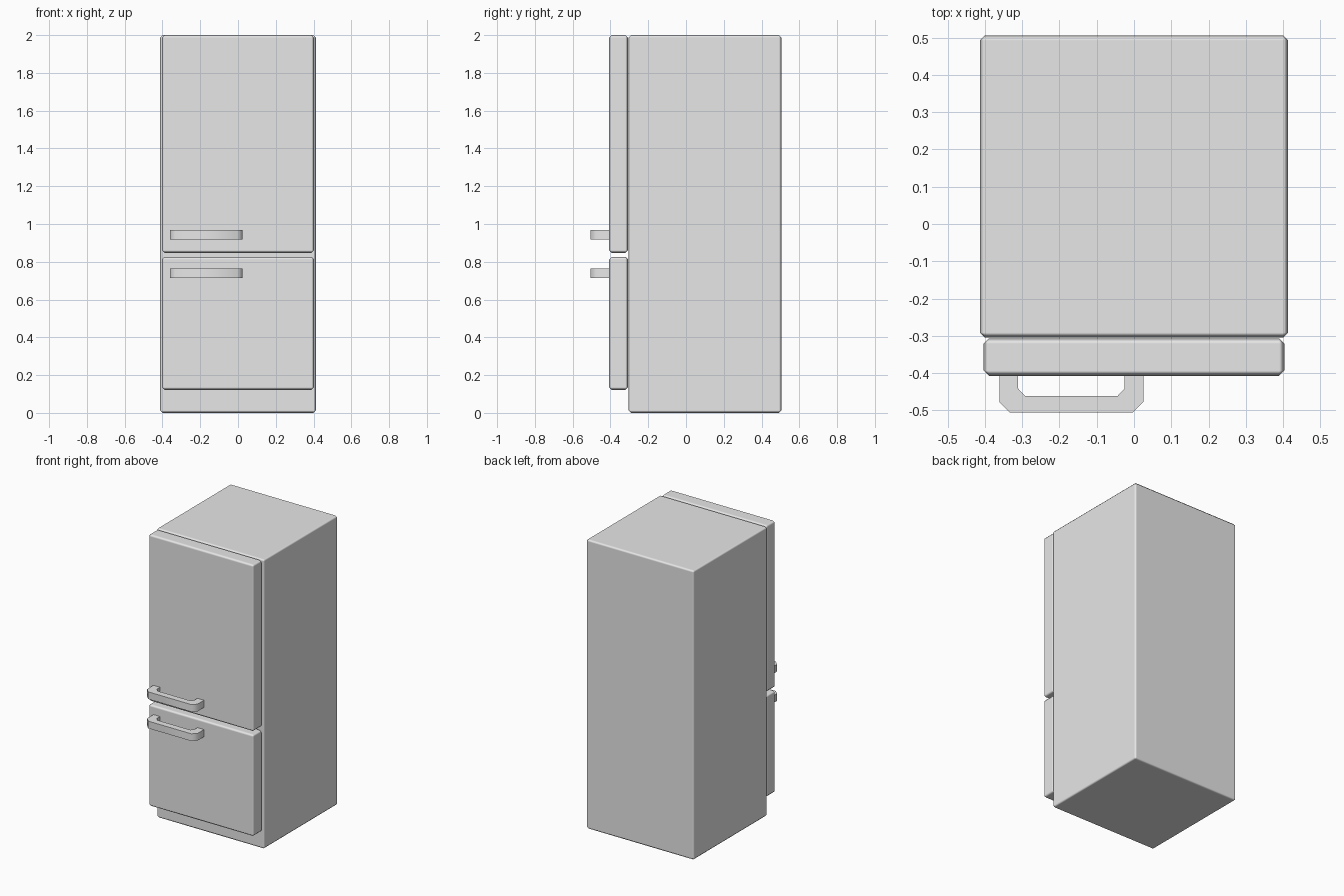
import bpy
import bmesh
import math

cube = bpy.data.objects.get("Cube")
if cube:
    bpy.data.objects.remove(cube, do_unlink=True)

grey = bpy.data.materials.new("light grey")
grey.use_nodes = True
colour = (0.8, 0.8, 0.8, 1)
grey.diffuse_color = colour
grey.node_tree.nodes["Principled BSDF"].inputs["Base Color"].default_value = colour


def add_object(name, bm):
    bmesh.ops.recalc_face_normals(bm, faces=bm.faces)
    mesh = bpy.data.meshes.new(name)
    bm.to_mesh(mesh)
    bm.free()
    mesh.materials.append(grey)
    obj = bpy.data.objects.new(name, mesh)
    bpy.context.collection.objects.link(obj)
    bpy.ops.object.select_all(action='DESELECT')
    obj.select_set(True)
    bpy.context.view_layer.objects.active = obj
    return obj


def bevelled_box(name, low, high, width):
    bm = bmesh.new()
    bmesh.ops.create_cube(bm, size=1)
    for v in bm.verts:
        v.co = [(a + b) / 2 + c * (b - a) for a, b, c in zip(low, high, v.co)]
    obj = add_object(name, bm)
    bpy.ops.object.shade_smooth()
    bevel = obj.modifiers.new("soft edges", 'BEVEL')
    bevel.width = width
    bevel.segments = 1
    bevel.harden_normals = True


def handle(name, bottom, height=0.05):
    # Half outline of a bracket with cut corners, mirrored about its middle
    middle, wall = -0.168, -0.402
    outer = [(0.193, wall), (0.193, -0.477), (0.165, -0.505)]
    inner = [(0.143, wall), (0.143, -0.441), (0.124, -0.461)]
    outline = ([(middle - x, y) for x, y in outer]
               + [(middle + x, y) for x, y in reversed(outer)]
               + [(middle + x, y) for x, y in inner]
               + [(middle - x, y) for x, y in reversed(inner)])
    bm = bmesh.new()
    face = bm.faces.new([bm.verts.new((x, y, bottom)) for x, y in outline])
    new = bmesh.ops.extrude_face_region(bm, geom=[face])["geom"]
    verts = [g for g in new if isinstance(g, bmesh.types.BMVert)]
    bmesh.ops.translate(bm, verts=verts, vec=(0, 0, height))
    add_object(name, bm)
    bpy.ops.object.shade_smooth_by_angle(angle=math.radians(50))


# Cabinet and its two doors
bevelled_box("cabinet", (-0.413, -0.304, 0), (0.413, 0.505, 2), 0.013)
bevelled_box("freezer_door", (-0.403, -0.407, 0.122), (0.403, -0.307, 0.826), 0.014)
bevelled_box("fridge_door", (-0.403, -0.407, 0.847), (0.403, -0.307, 2), 0.014)

# Horizontal pulls beside the gap
handle("freezer_handle", 0.715)
handle("fridge_handle", 0.917)
